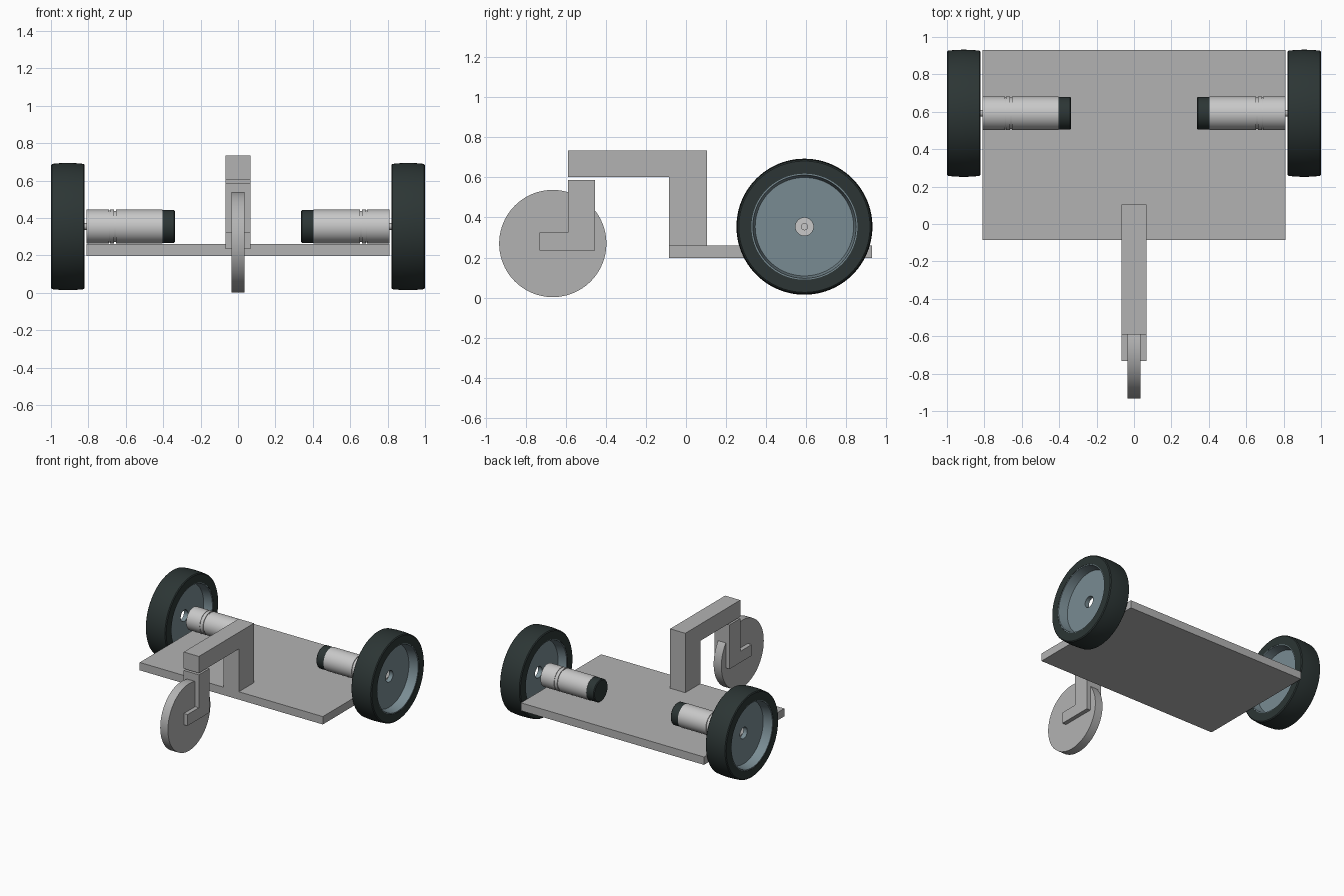
import bpy, bmesh, math
from mathutils import Vector

if "Cube" in bpy.data.objects:
    bpy.data.objects.remove(bpy.data.objects["Cube"])


def material(name, rgb):
    m = bpy.data.materials.new(name)
    m.diffuse_color = (*rgb, 1)
    m.use_nodes = True
    m.node_tree.nodes["Principled BSDF"].inputs["Base Color"].default_value = m.diffuse_color
    return m


GREY = material("light grey", (0.45, 0.45, 0.45))
METAL = material("motor silver", (0.58, 0.58, 0.58))
RUBBER = material("dark rubber", (0.025, 0.036, 0.035))
RIM = material("blue grey rim", (0.19, 0.26, 0.29))


def finish(bm, name, mat, smooth=False):
    bmesh.ops.recalc_face_normals(bm, faces=bm.faces)
    me = bpy.data.meshes.new(name)
    bm.to_mesh(me)
    bm.free()
    me.materials.append(mat)
    ob = bpy.data.objects.new(name, me)
    bpy.context.collection.objects.link(ob)
    if smooth:
        bpy.ops.object.select_all(action='DESELECT')
        ob.select_set(True)
        bpy.context.view_layer.objects.active = ob
        bpy.ops.object.shade_smooth_by_angle(angle=math.radians(30))
    return ob


def extrude_profile(name, yz, x0, x1, mat):
    """Side profile in y and z, extruded along x."""
    bm = bmesh.new()
    f = bm.faces.new([bm.verts.new((x0, y, z)) for y, z in yz])
    ext = bmesh.ops.extrude_face_region(bm, geom=[f])["geom"]
    bmesh.ops.translate(bm, vec=(x1 - x0, 0, 0),
                        verts=[v for v in ext if isinstance(v, bmesh.types.BMVert)])
    return finish(bm, name, mat)


def lathe(name, xr, centre, mat, side=1, closed=False, steps=64):
    """Profile of (x, radius) turned about an axis along x."""
    y, z = centre
    bm = bmesh.new()
    vs = [bm.verts.new((side * x, y, z + r)) for x, r in xr]
    es = [bm.edges.new(p) for p in zip(vs, vs[1:])]
    if closed:
        es.append(bm.edges.new((vs[-1], vs[0])))
    bmesh.ops.spin(bm, geom=vs + es, cent=Vector((0, y, z)), axis=(1, 0, 0),
                   angle=2 * math.pi, steps=steps)
    bmesh.ops.remove_doubles(bm, verts=bm.verts, dist=0.0005)
    return finish(bm, name, mat, True)


# Base plate and the raised arm
extrude_profile("base_plate", [(-0.085, 0.197), (0.93, 0.197), (0.93, 0.26), (-0.085, 0.26)],
                -0.81, 0.81, GREY)
extrude_profile("caster_arm", [(-0.085, 0.26), (0.105, 0.26), (0.105, 0.735), (-0.59, 0.735),
                               (-0.59, 0.602), (-0.085, 0.602)], -0.067, 0.067, GREY)

# Caster bracket and wheel
extrude_profile("caster_bracket", [(-0.455, 0.235), (-0.455, 0.588), (-0.59, 0.588),
                                   (-0.59, 0.325), (-0.733, 0.325), (-0.733, 0.235)],
                -0.067, 0.067, GREY)
lathe("caster_wheel", [(-0.034, 0), (-0.034, 0.268), (0.034, 0.268), (0.034, 0)],
      (-0.666, 0.27), GREY, steps=96)

AXLE = (0.592, 0.354)
for side, label in ((1, "right"), (-1, "left")):
    # Tyre with a slightly crowned tread
    lathe("tyre_" + label, [(0.82, 0.265), (0.82, 0.328), (0.826, 0.335), (0.87, 0.339),
                            (0.91, 0.34), (0.95, 0.339), (0.994, 0.335), (1.0, 0.328),
                            (1.0, 0.265)], AXLE, RUBBER, side, True, 96)
    # Rim, dished on both sides with an open hub hole
    lathe("rim_" + label, [(0.822, 0.266), (0.822, 0.258), (0.89, 0.246), (0.89, 0.045),
                           (0.925, 0.045), (0.925, 0.246), (0.998, 0.258), (0.998, 0.266)],
          AXLE, RIM, side, True, 96)
    # Motor body with grooves between gearbox, flange and can
    lathe("motor_body_" + label, [(0.405, 0), (0.405, 0.09), (0.653, 0.09), (0.653, 0.084),
                                  (0.662, 0.084), (0.662, 0.09), (0.685, 0.09),
                                  (0.685, 0.086), (0.69, 0.086), (0.69, 0.09),
                                  (0.81, 0.09), (0.81, 0)], AXLE, METAL, side)
    lathe("motor_shaft_" + label, [(0.805, 0), (0.805, 0.018), (0.828, 0.018), (0.828, 0)],
          AXLE, METAL, side, steps=32)
    lathe("motor_cap_" + label, [(0.337, 0), (0.337, 0.082), (0.343, 0.088), (0.406, 0.088),
                                 (0.406, 0)], AXLE, RUBBER, side)
